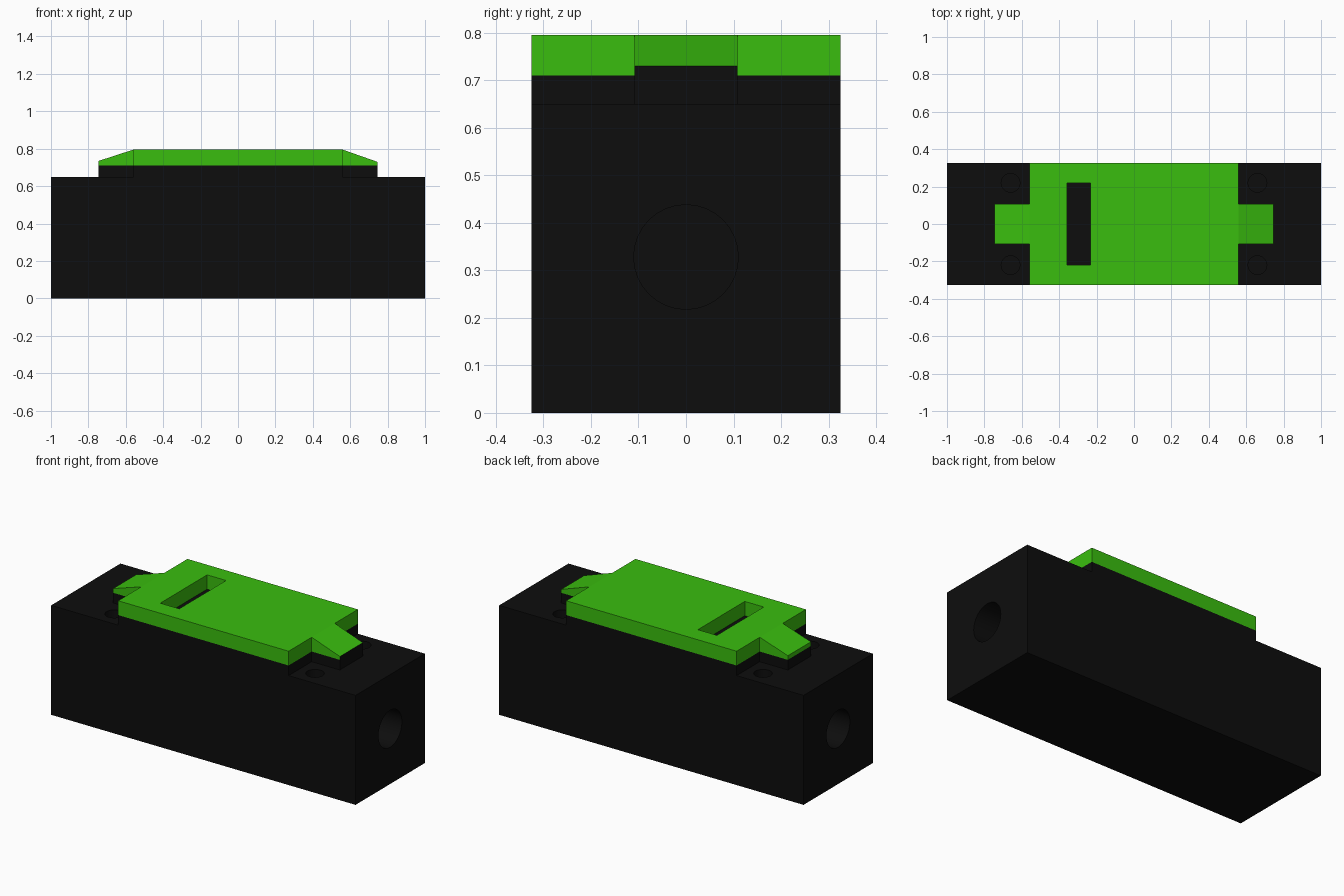
import bpy, bmesh, math
from mathutils import Matrix

cube = bpy.data.objects.get("Cube")
if cube:
    bpy.data.objects.remove(cube, do_unlink=True)


def material(name, rgb):
    m = bpy.data.materials.new(name)
    m.use_nodes = True
    m.diffuse_color = (*rgb, 1)
    m.node_tree.nodes["Principled BSDF"].inputs["Base Color"].default_value = (*rgb, 1)
    return m


BLACK = material("matte black", (0.004, 0.004, 0.004))
GREEN = material("bright green", (0.042, 0.515, 0.0045))


def finish(name, bm, *mats):
    bmesh.ops.recalc_face_normals(bm, faces=bm.faces)
    me = bpy.data.meshes.new(name)
    bm.to_mesh(me)
    bm.free()
    ob = bpy.data.objects.new(name, me)
    bpy.context.collection.objects.link(ob)
    for m in mats:
        me.materials.append(m)
    return ob


def prism(name, pts, to3d, a, b, *mats):
    """Extrude a 2D outline from a to b; to3d places each point."""
    bm = bmesh.new()
    lo = [bm.verts.new(to3d(u, v, a)) for u, v in pts]
    hi = [bm.verts.new(to3d(u, v, b)) for u, v in pts]
    bm.faces.new(lo)
    bm.faces.new(hi)
    for i in range(len(pts)):
        j = (i + 1) % len(pts)
        bm.faces.new((lo[i], lo[j], hi[j], hi[i]))
    return finish(name, bm, *mats)


def plan(u, v, h):
    return (u, v, h)


def side(u, v, h):
    return (u, h, v)


def rect(x0, x1, y0, y1):
    return [(x0, y0), (x1, y0), (x1, y1), (x0, y1)]


def cylinder(name, radius, depth, loc, axis="Z"):
    bm = bmesh.new()
    mat = Matrix.Translation(loc)
    if axis == "X":
        mat = mat @ Matrix.Rotation(math.pi / 2, 4, "Y")
    bmesh.ops.create_cone(bm, cap_ends=True, segments=32, radius1=radius,
                          radius2=radius, depth=depth, matrix=mat)
    return finish(name, bm, BLACK)


def cut(target, cutters):
    """Subtract the cutters, then delete them."""
    bpy.context.view_layer.objects.active = target
    for c in cutters:
        c.hide_render = True
        mod = target.modifiers.new("cut", "BOOLEAN")
        mod.operation = "DIFFERENCE"
        mod.solver = "EXACT"
        mod.object = c
        bpy.ops.object.modifier_apply(modifier=mod.name)
        bpy.data.objects.remove(c, do_unlink=True)


W, TONGUE = 0.325, 0.108        # half widths of body and end tongues
BODY_Z, CAP_Z, TOP_Z = 0.65, 0.71, 0.795
CAP_X, TIP_X = 0.56, 0.745

# Main block with a bore in each end and four screw holes on top
body = prism("body_block", rect(-1, 1, -W, W), plan, 0, BODY_Z, BLACK)
holes = []
for sx in (-1, 1):
    holes.append(cylinder("end_bore", 0.11, 0.5, (sx, 0, 0.328), "X"))
    for sy in (-1, 1):
        holes.append(cylinder("screw_hole", 0.05, 0.3, (sx * 0.66, sy * 0.22, BODY_Z)))
cut(body, holes)
bpy.ops.object.select_all(action="DESELECT")
body.select_set(True)
bpy.context.view_layer.objects.active = body
bpy.ops.object.shade_smooth_by_angle(angle=math.radians(30))

# Raised black plinth shaped like the cap
outline = [(-CAP_X, -W), (CAP_X, -W), (CAP_X, -TONGUE), (TIP_X, -TONGUE),
           (TIP_X, TONGUE), (CAP_X, TONGUE), (CAP_X, W), (-CAP_X, W),
           (-CAP_X, TONGUE), (-TIP_X, TONGUE), (-TIP_X, -TONGUE), (-CAP_X, -TONGUE)]
prism("plinth", outline, plan, BODY_Z, CAP_Z, BLACK)

# Green cap plate with a slot through it
cap = prism("cap_plate", rect(-CAP_X, CAP_X, -W, W), plan, CAP_Z, TOP_Z, GREEN)
cut(cap, [prism("slot_cutter", rect(-0.357, -0.232, -0.22, 0.22), plan, 0.69, 0.85, GREEN)])

# Sloping green tongues at both ends; the left one has a black tip face
for name, s, tip_z in (("left_tongue", 1, 0.73), ("right_tongue", -1, 0.735)):
    pts = [(s * CAP_X, CAP_Z), (s * TIP_X, CAP_Z), (s * TIP_X, tip_z), (s * CAP_X, TOP_Z)]
    tongue = prism(name, pts, side, -TONGUE, TONGUE, GREEN, BLACK)
    for p in tongue.data.polygons:
        if p.normal.x > 0.9 and p.center.x > 0.7:
            p.material_index = 1
